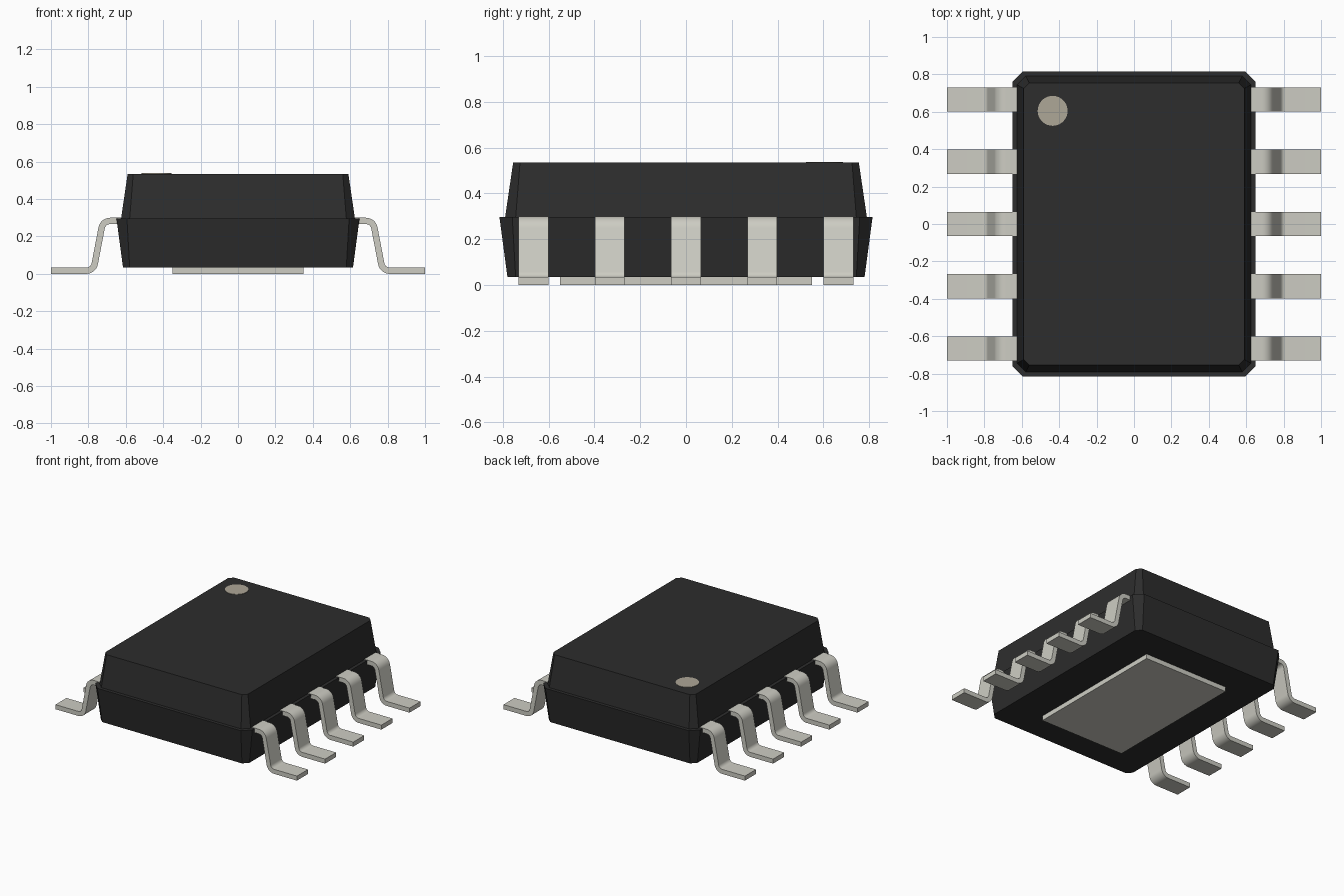
import bpy, bmesh, math
from mathutils import Vector

cube = bpy.data.objects.get("Cube")
if cube:
    bpy.data.objects.remove(cube, do_unlink=True)


def material(name, rgb):
    m = bpy.data.materials.new(name)
    m.use_nodes = True
    m.diffuse_color = (*rgb, 1)
    bsdf = next(n for n in m.node_tree.nodes if n.type == 'BSDF_PRINCIPLED')
    bsdf.inputs["Base Color"].default_value = (*rgb, 1)
    bsdf.inputs["Roughness"].default_value = 0.6
    return m


BLACK = material("black_plastic", (0.026, 0.026, 0.026))
METAL = material("pale_metal", (0.61, 0.605, 0.545))
TAN = material("tan_mark", (0.42, 0.385, 0.31))


def finish(bm, name, mat):
    bmesh.ops.recalc_face_normals(bm, faces=bm.faces[:])
    mesh = bpy.data.meshes.new(name)
    bm.to_mesh(mesh)
    bm.free()
    mesh.materials.append(mat)
    ob = bpy.data.objects.new(name, mesh)
    bpy.context.collection.objects.link(ob)
    return ob


def loft(name, rings, mat):
    """Skin a stack of equal-length point rings and cap both ends."""
    bm = bmesh.new()
    loops = [[bm.verts.new(p) for p in ring] for ring in rings]
    n = len(loops[0])
    for a, b in zip(loops, loops[1:]):
        for i in range(n):
            j = (i + 1) % n
            bm.faces.new((a[i], a[j], b[j], b[i]))
    bm.faces.new(loops[0][::-1])
    bm.faces.new(loops[-1])
    return finish(bm, name, mat)


def octagon(hx, hy, c, z):
    """Rectangle with cut corners."""
    return [(hx, -hy + c, z), (hx, hy - c, z), (hx - c, hy, z), (-hx + c, hy, z),
            (-hx, hy - c, z), (-hx, -hy + c, z), (-hx + c, -hy, z), (hx - c, -hy, z)]


# Moulded body: tapered lower half, narrow ledge, tapered upper half
loft("body", [
    octagon(0.615, 0.78, 0.036, 0.035),
    octagon(0.65, 0.815, 0.056, 0.297),
    octagon(0.625, 0.79, 0.046, 0.297),
    octagon(0.59, 0.755, 0.030, 0.535),
], BLACK)

# Thermal pad under the body
pad = [(0.35, -0.55), (0.35, 0.55), (-0.35, 0.55), (-0.35, -0.55)]
loft("thermal_pad", [[(x, y, z) for x, y in pad] for z in (0.0, 0.037)], METAL)

# Round mark on the top face
turn = [2 * math.pi * i / 40 for i in range(40)]
loft("corner_mark", [[(-0.435 + 0.08 * math.cos(a), 0.605 + 0.08 * math.sin(a), z)
                      for a in turn] for z in (0.533, 0.538)], TAN)


def rounded_path(points, radius, steps):
    """Replace inner corners of an open path with arcs; return (point, normal)."""
    pts = [Vector(p) for p in points]
    left = lambda d: Vector((-d.y, d.x))
    first = (pts[1] - pts[0]).normalized()
    last = (pts[-1] - pts[-2]).normalized()
    out = [(pts[0], left(first))]
    for p, q, r in zip(pts, pts[1:], pts[2:]):
        d0, d1 = (q - p).normalized(), (r - q).normalized()
        bend = math.atan2(d0.x * d1.y - d0.y * d1.x, d0.dot(d1))
        side = math.copysign(1, bend)
        start = q - d0 * radius * math.tan(abs(bend) / 2)
        centre = start + left(d0) * side * radius
        for i in range(steps + 1):
            a = bend * i / steps
            d = Vector((d0.x * math.cos(a) - d0.y * math.sin(a),
                        d0.x * math.sin(a) + d0.y * math.cos(a)))
            out.append((centre - left(d) * side * radius, left(d)))
    out.append((pts[-1], left(last)))
    return out


# Gull-wing leads, five on each side
THICK, WIDTH = 0.034, 0.13
path = rounded_path([(0.62, 0.283), (0.722, 0.283), (0.773, 0.017), (1.0, 0.017)], 0.046, 8)
for side, label in ((1, "left"), (-1, "right")):
    for k in range(5):
        y = (k - 2) * 0.333
        rings = []
        for p, n in path:
            top, low = p + n * THICK / 2, p - n * THICK / 2
            rings.append([(side * top.x, y - WIDTH / 2, top.y),
                          (side * top.x, y + WIDTH / 2, top.y),
                          (side * low.x, y + WIDTH / 2, low.y),
                          (side * low.x, y - WIDTH / 2, low.y)])
        lead = loft(f"{label}_lead_{k + 1}", rings, METAL)
        bpy.ops.object.select_all(action='DESELECT')
        lead.select_set(True)
        bpy.context.view_layer.objects.active = lead
        bpy.ops.object.shade_smooth_by_angle(angle=math.radians(30))
